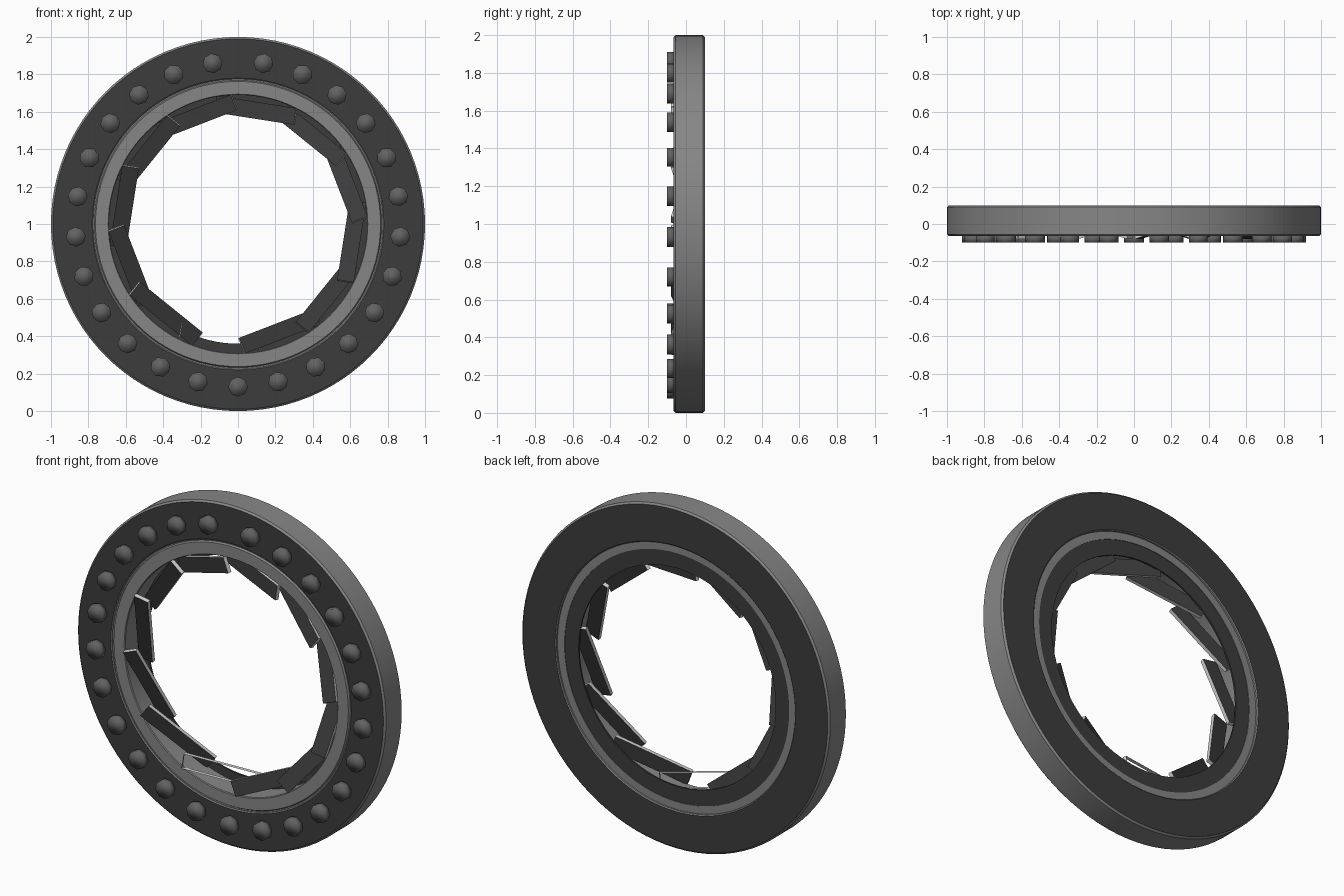
import bpy, bmesh, math
from mathutils import Matrix, Vector

if "Cube" in bpy.data.objects:
    bpy.data.objects.remove(bpy.data.objects["Cube"])

CENTRE = Matrix.Translation((0, 0, 1))


def material(name, v):
    m = bpy.data.materials.new(name)
    m.diffuse_color = (v, v, v, 1)
    m.use_nodes = True
    m.node_tree.nodes["Principled BSDF"].inputs["Base Color"].default_value = m.diffuse_color
    return m


dark = material("dark_grey", 0.045)
grey = material("mid_grey", 0.24)
stud_grey = material("stud_grey", 0.12)
pale = material("pale_grey", 0.62)


def finish(bm, name, mats):
    bmesh.ops.recalc_face_normals(bm, faces=bm.faces)
    me = bpy.data.meshes.new(name)
    bm.to_mesh(me)
    bm.free()
    for m in mats:
        me.materials.append(m)
    ob = bpy.data.objects.new(name, me)
    bpy.context.collection.objects.link(ob)
    return ob


def smooth(ob, angle=30):
    bpy.ops.object.select_all(action='DESELECT')
    ob.select_set(True)
    bpy.context.view_layer.objects.active = ob
    bpy.ops.object.shade_smooth_by_angle(angle=math.radians(angle))


def lathe(name, profile, mats, dark_flats=False, steps=96):
    """Closed (radius, y) profile turned around the y axis."""
    bm = bmesh.new()
    rings = []
    for i in range(steps):
        a = 2 * math.pi * i / steps
        rings.append([bm.verts.new((r * math.sin(a), y, 1 + r * math.cos(a)))
                      for r, y in profile])
    n = len(profile)
    for i in range(steps):
        p, q = rings[i], rings[(i + 1) % steps]
        for j in range(n):
            k = (j + 1) % n
            bm.faces.new((p[j], p[k], q[k], q[j]))
    bm.normal_update()
    if dark_flats:
        for f in bm.faces:
            f.material_index = 1 if abs(f.normal.y) > 0.95 else 0
    smooth(finish(bm, name, mats))


# Outer ring: grey rim and chamfers, dark front and back faces
lathe("outer_ring", [(0.775, -0.06), (0.78, -0.065), (0.99, -0.065), (1.0, -0.055),
                     (1.0, 0.09), (0.99, 0.1), (0.78, 0.1), (0.775, 0.095)],
      [grey, dark], dark_flats=True)

# Inner sleeve, wider at the back
lathe("inner_sleeve", [(0.69, -0.06), (0.694, -0.065), (0.762, -0.065), (0.768, -0.055),
                       (0.776, -0.055), (0.776, 0.085), (0.73, 0.085), (0.73, 0.07),
                       (0.69, 0.07)], [grey])

# Thin dark stop ring behind the blades
lathe("stop_ring", [(0.64, 0.072), (0.735, 0.072), (0.735, 0.082), (0.64, 0.082)], [dark])

# Studs around the front face, with a wider gap at the top
bm = bmesh.new()
for k in range(-12, 13):
    a = math.radians(180 + 14.25 * k)
    place = (Matrix.Translation((0.87 * math.sin(a), -0.08, 1 + 0.87 * math.cos(a)))
             @ Matrix.Rotation(a, 4, 'Y') @ Matrix.Rotation(math.pi / 2, 4, 'X'))
    bmesh.ops.create_cone(bm, cap_ends=True, segments=8, radius1=0.053, radius2=0.053,
                          depth=0.04, matrix=place)
for f in bm.faces:
    f.smooth = True
finish(bm, "front_studs", [stud_grey])

# Twelve tilted, overlapping blades; the lowest is an open frame
HALF, INNER, OUTER, THICK, TILT = 0.215, 0.57, 0.66, 0.022, math.radians(18)
for k in range(12):
    bm = bmesh.new()
    size = (2 * HALF / math.cos(TILT), THICK, OUTER - INNER)
    bmesh.ops.create_cube(bm, size=1, matrix=Matrix.Diagonal((*size, 1)))
    bm.normal_update()
    broad = [f for f in bm.faces if abs(f.normal.y) > 0.9]
    for f in broad:
        f.material_index = 1
    if k == 0:
        bmesh.ops.delete(bm, geom=broad, context='FACES_ONLY')
    place = (CENTRE @ Matrix.Rotation(math.radians(8.9 + 30 * k), 4, 'Y')
             @ Matrix.Translation((0, 0, -(INNER + OUTER) / 2))
             @ Matrix.Rotation(TILT, 4, 'Z'))
    bm.transform(place)
    finish(bm, "open_blade" if k == 0 else f"blade_{k}", [pale, dark])
